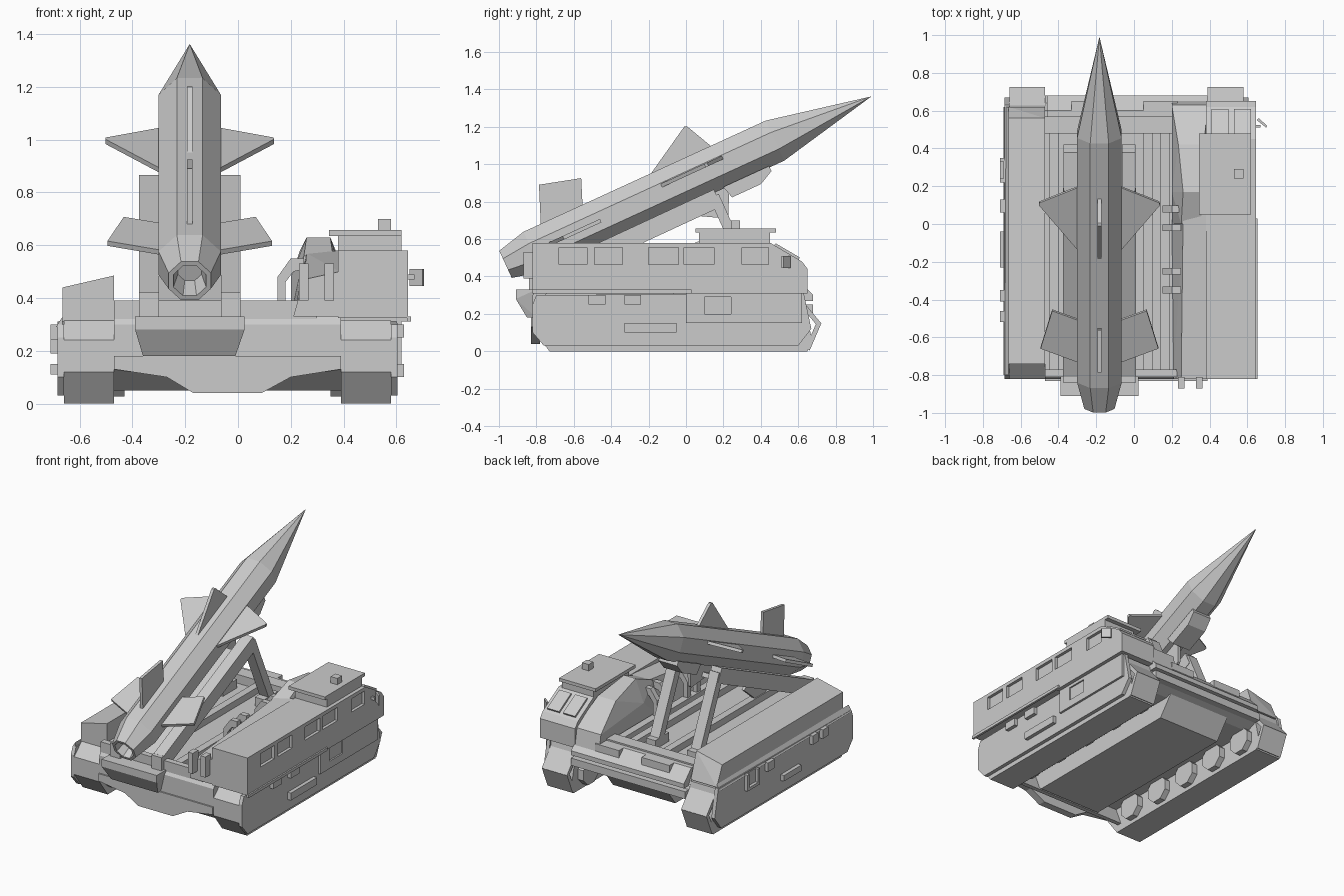
import bpy, bmesh, math
from mathutils import Matrix, Vector

cube = bpy.data.objects.get("Cube")
if cube:
    bpy.data.objects.remove(cube, do_unlink=True)

grey = bpy.data.materials.new("plain_grey")
grey.use_nodes = True
COL = (0.6, 0.6, 0.6, 1)
grey.diffuse_color = COL
grey.node_tree.nodes["Principled BSDF"].inputs["Base Color"].default_value = COL


def finish(name, bm, matrix=None):
    bmesh.ops.recalc_face_normals(bm, faces=bm.faces)
    if matrix:
        bm.transform(matrix)
    mesh = bpy.data.meshes.new(name)
    bm.to_mesh(mesh)
    bm.free()
    mesh.materials.append(grey)
    obj = bpy.data.objects.new(name, mesh)
    bpy.context.collection.objects.link(obj)
    return obj


def prism(name, pts, axis, a, b, matrix=None):
    """Extrude a 2D outline along an axis between a and b."""
    bm = bmesh.new()
    def place(p, t):
        v = list(p)
        v.insert("xyz".index(axis), t)
        return bm.verts.new(v)
    lo, hi = [[place(p, t) for p in pts] for t in (a, b)]
    bm.faces.new(lo)
    bm.faces.new(hi[::-1])
    for i in range(len(pts)):
        j = (i + 1) % len(pts)
        bm.faces.new((lo[i], lo[j], hi[j], hi[i]))
    return finish(name, bm, matrix)


def box(name, x, y, z):
    return prism(name, [(x[0], y[0]), (x[1], y[0]), (x[1], y[1]), (x[0], y[1])], "z", *z)


def convex(name, pts):
    bm = bmesh.new()
    for p in pts:
        bm.verts.new(p)
    bmesh.ops.convex_hull(bm, input=bm.verts)
    bmesh.ops.dissolve_limit(bm, angle_limit=0.02, verts=bm.verts, edges=bm.edges)
    return finish(name, bm)


def beam(name, x, p, q, thick):
    """Bar of width x[0]..x[1] from p to q in the side plane."""
    p, q = Vector(p), Vector(q)
    d = (q - p).normalized()
    n = Vector((-d.y, d.x)) * thick / 2
    return prism(name, [tuple(v) for v in (p - n, q - n, q + n, p + n)], "x", *x)


def cut(obj, boxes):
    """Recess a row of boxes into an object."""
    for i, b in enumerate(boxes):
        cutter = box(f"{obj.name}_cutter_{i}", *b)
        cutter.hide_render = True
        cutter.hide_viewport = True
        mod = obj.modifiers.new("recess", "BOOLEAN")
        mod.operation = "DIFFERENCE"
        mod.solver = "EXACT"
        mod.object = cutter


# Tracks, wheels and side skirts
track = [(-0.74, 0.315), (-0.82, 0.24), (-0.82, 0.12), (-0.73, 0), (0.65, 0), (0.67, 0.08), (0.62, 0.3)]
skirt = [(-0.8, 0.3), (-0.82, 0.25), (-0.82, 0.1), (-0.76, 0.03), (0.6, 0.03), (0.67, 0.12), (0.63, 0.31)]
for side, inner, outer, s in (("left", 0.39, 0.58, 1), ("right", -0.47, -0.66, -1)):
    prism(side + "_track", track, "x", inner, outer)
    prism(side + "_skirt", skirt, "x", outer, outer + 0.025 * s)
    for i in range(5):
        y = -0.56 + 0.27 * i
        wheel = [(y + 0.09 * math.cos(a), 0.11 + 0.09 * math.sin(a))
                 for a in ((k + 0.5) * math.pi / 4 for k in range(8))]
        prism(f"{side}_wheel_{i}", wheel, "x", inner, inner - 0.04 * s)
    # Rear mudguard, bent around the track end
    x = sorted((inner, outer))
    beam(side + "_mudguard_upper", x, (0.56, 0.325), (0.715, 0.14), 0.025)
    beam(side + "_mudguard_lower", x, (0.71, 0.15), (0.65, 0.01), 0.025)

# Fittings on the skirts
for i, y in enumerate(((-0.52, -0.43), (-0.33, -0.24))):
    box(f"left_skirt_step_{i}", (0.6, 0.63), y, (0.25, 0.3))
box("left_skirt_tool", (0.6, 0.63), (-0.33, -0.05), (0.1, 0.15))
panel = box("left_skirt_panel", (0.6, 0.62), (0, 0.62), (0.15, 0.31))
cut(panel, [((0.61, 0.65), (0.1, 0.24), (0.2, 0.29))])
for i, y in enumerate(((-0.52, -0.46), (-0.41, -0.35), (0.06, 0.13))):
    box(f"right_skirt_step_{i}", (-0.71, -0.68), y, (0.24, 0.3))
box("right_skirt_tool", (-0.71, -0.68), (-0.23, -0.04), (0.11, 0.15))
frame = box("right_skirt_frame", (-0.71, -0.68), (0.22, 0.35), (0.19, 0.3))
cut(frame, [((-0.75, -0.69), (0.24, 0.33), (0.21, 0.32))])

# Hull
prism("hull", [(-0.8, 0.33), (-0.82, 0.3), (-0.82, 0.17), (0.56, 0.17), (0.66, 0.21), (0.6, 0.33)],
      "x", -0.47, 0.39)
prism("hull_pan", [(-0.8, 0.18), (-0.68, 0.05), (0.5, 0.05), (0.6, 0.18)], "x", -0.27, 0.2)
prism("front_lower_plate", [(-0.82, 0.18), (-0.82, 0.13), (-0.72, 0.05), (-0.69, 0.05), (-0.74, 0.18)],
      "x", -0.47, 0.39)
prism("nose_wedge", [(-0.47, 0.18), (-0.47, 0.13), (-0.27, 0.1), (-0.17, 0.04), (0.09, 0.04), (0.2, 0.1),
                     (0.39, 0.13), (0.39, 0.18)], "y", -0.83, -0.78)
convex("front_box", [(x, y, z) for y, z, a, b in ((-0.91, 0.33, -0.39, 0.025), (-0.91, 0.28, -0.39, 0.025),
                                                  (-0.85, 0.18, -0.36, -0.01), (-0.8, 0.18, -0.36, -0.01),
                                                  (-0.8, 0.33, -0.39, 0.025)) for x in (a, b)])
box("rear_bumper", (-0.47, 0.39), (0.6, 0.68), (0.2, 0.25))
prism("rear_slope", [(0.56, 0.38), (0.6, 0.38), (0.68, 0.3), (0.68, 0.27), (0.56, 0.27)], "x", -0.46, 0.39)
for i, x in enumerate(((-0.33, -0.12), (0.05, 0.23))):
    box(f"rear_lamp_box_{i}", x, (0.59, 0.65), (0.32, 0.38))

# Deck ribs and crossbeams
for i, x in enumerate((-0.45, -0.2, 0.05, 0.14)):
    box(f"deck_rib_{i}", (x, x + 0.05), (-0.8, 0.48), (0.32, 0.375))
box("rear_crossbeam", (-0.47, 0.3), (0.48, 0.57), (0.32, 0.39))
box("front_crossbeam", (-0.47, 0.3), (-0.81, -0.77), (0.32, 0.39))

# Right storage bin with a sloping lid
lid = [(-0.665, 0.31), (-0.665, 0.44), (-0.47, 0.485), (-0.47, 0.31)]
convex("right_bin", [(x, y, z) for x, z in lid for y in (-0.74, 0.56)] +
       [(x, 0.62, 0.31) for x in (-0.665, -0.47)])
prism("right_bin_ledge", [(-0.69, 0.29), (-0.665, 0.33), (-0.665, 0.29)], "y", -0.8, 0.62)

# Left cabin
cabin = prism("cabin", [(-0.82, 0.58), (0.45, 0.58), (0.62, 0.48), (0.65, 0.44), (0.65, 0.31), (0, 0.31),
                        (0, 0.325), (-0.82, 0.325)], "x", 0.38, 0.645)
cut(cabin, [((0.625, 0.7), y, (0.465, 0.555)) for y in
            ((-0.68, -0.53), (-0.49, -0.34), (-0.2, -0.04), (-0.01, 0.15), (0.3, 0.44))])
box("cabin_belt", (0.64, 0.655), (-0.82, 0.03), (0.31, 0.33))
convex("cabin_casing", [(0.26, 0.17, 0.63), (0.35, 0.17, 0.63), (0.235, 0.42, 0.58), (0.37, 0.42, 0.58),
                        (0.2, 0.63, 0.44), (0.39, 0.63, 0.44), (0.2, 0.17, 0.48), (0.39, 0.17, 0.5),
                        (0.25, 0, 0.56), (0.36, 0, 0.56), (0.2, 0, 0.33), (0.39, 0, 0.33),
                        (0.2, 0.65, 0.33), (0.39, 0.65, 0.33)])
convex("inner_casing", [(0.26, 0.05, 0.57), (0.38, 0.05, 0.58), (0.25, -0.82, 0.47), (0.385, -0.82, 0.5),
                        (0.2, 0.05, 0.33), (0.385, 0.05, 0.33), (0.21, -0.82, 0.33), (0.385, -0.82, 0.33)])
for i, x in enumerate(((0.41, 0.5), (0.53, 0.62))):
    beam(f"windscreen_{i}", x, (0.475, 0.571), (0.605, 0.495), 0.015)
box("roof_base", (0.38, 0.62), (0.07, 0.45), (0.57, 0.635))
box("roof_plate", (0.345, 0.62), (0.05, 0.48), (0.635, 0.657))
box("roof_sight", (0.53, 0.58), (0.24, 0.29), (0.65, 0.7))
box("mirror_arm", (0.64, 0.67), (0.51, 0.525), (0.47, 0.49))
prism("mirror", [(0.65, 0.55), (0.7, 0.51), (0.705, 0.52), (0.66, 0.56)], "z", 0.445, 0.51)

# Clamps along the deck and on the front of the casing
for i, y in enumerate((-0.35, -0.25, -0.02, 0.08)):
    prism(f"deck_clamp_{i}", [(0.15, 0.36), (0.15, 0.48), (0.2, 0.55), (0.25, 0.55), (0.25, 0.51), (0.21, 0.5),
                              (0.18, 0.46), (0.18, 0.36)], "y", y - 0.018, y + 0.018)
for i, x in enumerate((0.25, 0.345)):
    box(f"front_clamp_{i}", (x - 0.018, x + 0.018), (-0.87, -0.81), (0.39, 0.53))

# Launch rail and its struts
for side, x0, x1 in (("left", -0.065, 0.01), ("right", -0.375, -0.3)):
    beam(side + "_rail", (x0, x1), (-0.79, 0.375), (0.17, 0.82), 0.1)
    mid = (x0 + x1) / 2
    beam(side + "_strut", (mid - 0.035, mid + 0.035), (0.37, 0.34), (0.15, 0.83), 0.055)
    box(side + "_strut_foot", (mid - 0.035, mid + 0.035), (0.27, 0.42), (0.33, 0.39))
    box(side + "_rail_foot", (x0, x1), (-0.84, -0.72), (0.33, 0.42))
beam("rail_floor", (-0.31, -0.055), (-0.75, 0.36), (0.1, 0.755), 0.03)

# Missile, built along its own axis
axis = Matrix.Translation((-0.183, -0.965, 0.465)) @ Matrix.Rotation(math.radians(24.65), 4, "X")
bm = bmesh.new()
previous = None
for s, r in ((0.1, 0.045), (0, 0.062), (0, 0.08), (0.16, 0.118), (1.585, 0.118), (2.15, 0.0005)):
    r /= math.cos(math.pi / 8)
    ring = [bm.verts.new((r * math.cos(a), s, r * math.sin(a)))
            for a in ((k + 0.5) * math.pi / 4 for k in range(8))]
    if previous:
        for k in range(8):
            bm.faces.new((previous[k], previous[k - 1], ring[k - 1], ring[k]))
    else:
        bm.faces.new(ring)
    previous = ring
bm.faces.new(previous)
finish("missile_body", bm, axis)

# Four fins in each of two sets; the side wings sit a little above the axis
side_wing = [(0.1, 0.91), (0.1, 1.3), (0.318, 1.205), (0.32, 1.19)]
keel_wing = [(0.1, 0.88), (0.1, 1.27), (0.265, 1.19), (0.27, 1.175)]
tail = [(0.09, 0.25), (0.1, 0.5), (0.25, 0.56), (0.312, 0.34)]
for k in range(4):
    turn = Matrix.Rotation(k * math.pi / 2, 4, "Y")
    lift = Matrix.Translation((0, 0, 0.035 * (k % 2 == 0)))
    prism(f"wing_{k}", keel_wing if k % 2 else side_wing, "z", -0.01, 0.01, axis @ lift @ turn)
    prism(f"tail_fin_{k}", tail, "z", -0.01, 0.01, axis @ turn)

# Cradle block under the missile
prism("cradle_block", [(1.23, -0.11), (1.25, -0.18), (1.42, -0.18), (1.5, -0.14), (1.5, -0.11)],
      "x", -0.07, 0.07, axis)
